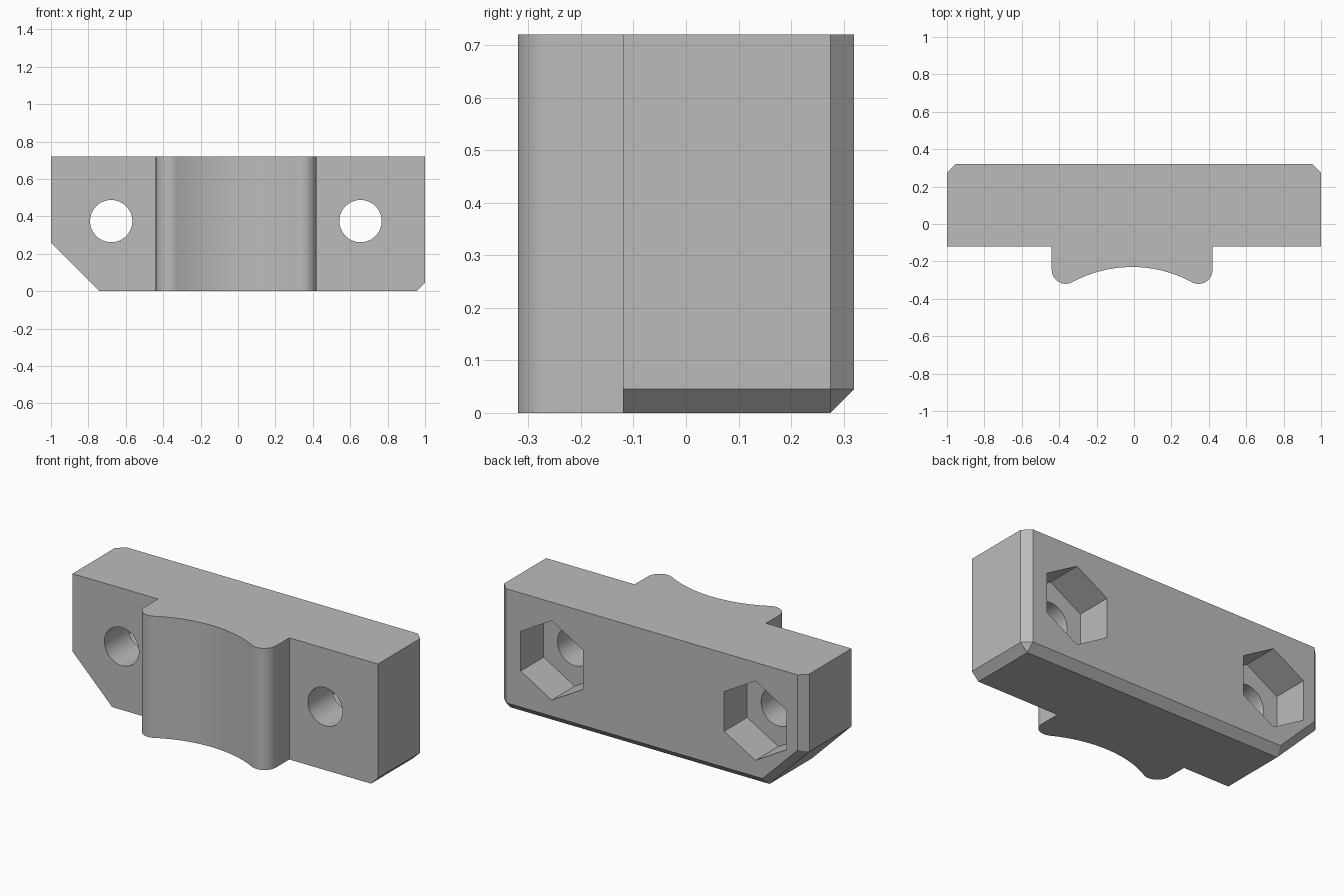
import bpy, bmesh
from math import sin, cos, pi, atan2, radians

cube = bpy.data.objects.get("Cube")
if cube:
    bpy.data.objects.remove(cube, do_unlink=True)

TOP, FRONT, BACK, CH = 0.72, -0.12, 0.32, 0.045

grey = bpy.data.materials.new("light grey")
grey.use_nodes = True
colour = (0.5, 0.5, 0.5, 1)
grey.diffuse_color = colour
grey.node_tree.nodes["Principled BSDF"].inputs["Base Color"].default_value = colour


def loft(name, rings):
    """Closed solid through rings of equal point count."""
    bm = bmesh.new()
    loops = [[bm.verts.new(p) for p in ring] for ring in rings]
    bm.faces.new(loops[0])
    bm.faces.new(loops[-1])
    n = len(loops[0])
    for a, b in zip(loops, loops[1:]):
        for i in range(n):
            j = (i + 1) % n
            bm.faces.new((a[i], a[j], b[j], b[i]))
    bmesh.ops.remove_doubles(bm, verts=bm.verts, dist=1e-5)
    bmesh.ops.recalc_face_normals(bm, faces=bm.faces)
    mesh = bpy.data.meshes.new(name)
    bm.to_mesh(mesh)
    bm.free()
    mesh.materials.append(grey)
    obj = bpy.data.objects.new(name, mesh)
    bpy.context.collection.objects.link(obj)
    return obj


def combine(target, tool, operation):
    mod = target.modifiers.new(operation, 'BOOLEAN')
    mod.operation, mod.solver, mod.object = operation, 'EXACT', tool
    bpy.context.view_layer.objects.active = target
    bpy.ops.object.modifier_apply(modifier=mod.name)
    bpy.data.objects.remove(tool, do_unlink=True)


def arc(cx, cy, r, start, end, n):
    return [(cx + r * cos(start + (end - start) * i / n),
             cy + r * sin(start + (end - start) * i / n)) for i in range(n + 1)]


# Block with one clipped lower corner and chamfered back edges
outer = [(-1, TOP), (-1, 0.26), (-0.74, 0), (1 - CH, 0), (1, CH), (1, TOP)]
inner = [(CH - 1, TOP), (CH - 1, 0.275), (-0.725, CH),
         (1 - CH, CH), (1 - CH, CH), (1 - CH, TOP)]
block = loft("clamp_block", [[(x, y, z) for x, z in ring] for ring, y in
                             ((outer, FRONT), (outer, BACK - CH), (inner, BACK))])

# Front saddle: concave arc blended into two rounded lips
MID, HALF, LIP, R = -0.01, 0.43, 0.075, 0.67
lip_y, arc_y = BACK * -1 + LIP, -0.23 - R
a = atan2(HALF - LIP, lip_y - arc_y)
profile = [(MID - HALF, 0)]
profile += arc(MID - HALF + LIP, lip_y, LIP, pi, 1.5 * pi + a, 16)
profile += arc(MID, arc_y, R, pi / 2 + a, pi / 2 - a, 28)[1:-1]
profile += arc(MID + HALF - LIP, lip_y, LIP, 1.5 * pi - a, 2 * pi, 16)
profile += [(MID + HALF, 0)]
saddle = loft("saddle", [[(x, y, z) for x, y in profile] for z in (0, TOP)])
combine(block, saddle, 'UNION')

# Bolt holes with hexagonal nut pockets at the back
for x in (-0.678, 0.655):
    for r, n, y0, y1 in ((0.113, 48, -0.5, 0.5), (0.235, 6, 0.105, 0.5)):
        ring = arc(x, 0.375, r, pi / 2, 2.5 * pi, n)[:-1]
        cutter = loft("cutter", [[(px, y, pz) for px, pz in ring] for y in (y0, y1)])
        cutter.hide_render = True
        combine(block, cutter, 'DIFFERENCE')

# Merge coplanar faces and smooth the curves
bm = bmesh.new()
bm.from_mesh(block.data)
bmesh.ops.dissolve_limit(bm, angle_limit=0.005, verts=bm.verts, edges=bm.edges)
bm.to_mesh(block.data)
bm.free()
bpy.ops.object.select_all(action='DESELECT')
block.select_set(True)
bpy.context.view_layer.objects.active = block
bpy.ops.object.shade_smooth_by_angle(angle=radians(30))
